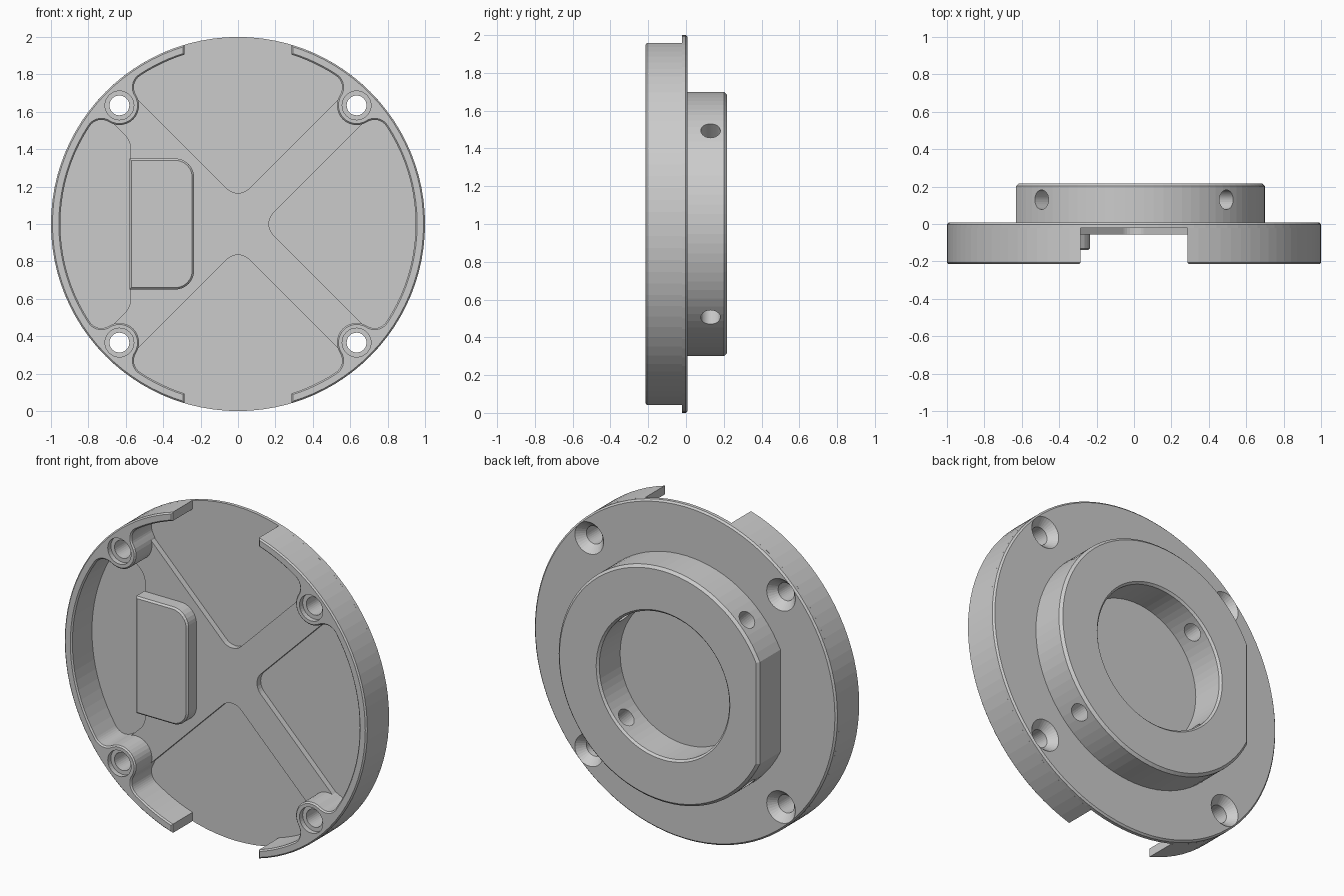
import bpy, bmesh
from math import cos, sin, acos, atan2, tan, radians, degrees, pi
from mathutils import Matrix, Vector

if "Cube" in bpy.data.objects:
    bpy.data.objects.remove(bpy.data.objects["Cube"])

CZ = 1.0                      # height of the disc centre
FRONT, FLOOR, BACK, TOP = -0.215, -0.022, 0.008, 0.217


def arc(r, a0, a1, n, cx=0, cz=0):
    """Points on an arc, angles in degrees, both ends included."""
    angles = [radians(a0 + (a1 - a0) * i / n) for i in range(n + 1)]
    return [(cx + r * cos(a), cz + r * sin(a)) for a in angles]


def rounded(corners, n=8):
    """Polygon from (x, z, radius) corners, with filleted corners."""
    pts = []
    for i, (x, z, r) in enumerate(corners):
        p = Vector((x, z))
        if r == 0:
            pts.append((x, z))
            continue
        u = (Vector(corners[i - 1][:2]) - p).normalized()
        v = (Vector(corners[(i + 1) % len(corners)][:2]) - p).normalized()
        half = u.angle(v) / 2
        a, b = p + u * r / tan(half), p + v * r / tan(half)
        c = p + (u + v).normalized() * r / sin(half)
        for k in range(n + 1):
            d = (a - c).lerp(b - c, k / n).normalized() * r
            pts.append(tuple(c + d))
    return pts


def finish(bm, name):
    bmesh.ops.recalc_face_normals(bm, faces=bm.faces[:])
    mesh = bpy.data.meshes.new(name)
    bm.to_mesh(mesh)
    bm.free()
    obj = bpy.data.objects.new(name, mesh)
    bpy.context.collection.objects.link(obj)
    return obj


def prism(name, pts, y0, y1, front_bevel=0, back_bevel=0):
    """Extrude an x/z outline along y, with optional edge chamfers."""
    bm = bmesh.new()
    rings = [[bm.verts.new((x, y, z + CZ)) for x, z in pts] for y in (y0, y1)]
    caps = [bm.faces.new(r) for r in rings]
    n = len(pts)
    for i in range(n):
        j = (i + 1) % n
        bm.faces.new((rings[0][i], rings[0][j], rings[1][j], rings[1][i]))
    bmesh.ops.recalc_face_normals(bm, faces=bm.faces[:])
    edge_sets = [list(c.edges) for c in caps]
    for edges, width in zip(edge_sets, (front_bevel, back_bevel)):
        if width:
            bmesh.ops.bevel(bm, geom=edges, offset=width, segments=1,
                            profile=0.5, affect='EDGES')
    return finish(bm, name)


def lathe(bm, profile, n, cx=0, cz=0):
    """Closed solid of (y, radius) rings around an axis along y."""
    rings = [[bm.verts.new((cx + r * cos(2 * pi * i / n), y, CZ + cz + r * sin(2 * pi * i / n)))
              for i in range(n)] for y, r in profile]
    for a, b in zip(rings, rings[1:]):
        for i in range(n):
            j = (i + 1) % n
            bm.faces.new((a[i], a[j], b[j], b[i]))
    bm.faces.new(rings[0])
    bm.faces.new(rings[-1])


def cut(obj, cutter):
    mod = obj.modifiers.new("cut", 'BOOLEAN')
    mod.operation, mod.solver, mod.object = 'DIFFERENCE', 'EXACT', cutter
    bpy.context.view_layer.objects.active = obj
    bpy.ops.object.modifier_apply(modifier=mod.name)


QUADS = [(sx, sz) for sx in (1, -1) for sz in (1, -1)]
B = 0.634                     # screw position in x and z

# Base plate
plate = prism("base_plate", arc(1, 0, 360, 96)[:-1], FLOOR, BACK, 0, 0.01)

# Rim walls: inner outline flows around the screw bosses
R_IN, R_BOSS, R_FIL, GAP = 0.95, 0.105, 0.075, 0.285
d_b, d_f, s = B * 2 ** 0.5, R_IN - R_FIL, R_BOSS + R_FIL
off = degrees(acos((d_b ** 2 + d_f ** 2 - s ** 2) / (2 * d_b * d_f)))
f1, f2 = arc(d_f, 45 + off, 45 - off, 1)
phi = degrees(atan2(B - f1[1], B - f1[0]))
upper = (arc(R_IN, degrees(acos(GAP / R_IN)), 45 + off, 6)
         + arc(R_FIL, 45 + off, phi, 10, *f1)[1:]
         + arc(R_BOSS, phi + 180, 270 - phi, 14, B, B)[1:]
         + arc(R_FIL, 90 - phi, 45 - off, 10, *f2)[1:]
         + arc(R_IN, 45 - off, 0, 10)[1:])
lower = [(x, -z) for x, z in reversed(upper)][1:]
end = degrees(acos(GAP))
outline = arc(1, -end, end, 40) + upper + lower
rims = [prism(name, [(sx * x, z) for x, z in outline], FRONT, FLOOR, 0.008)
        for name, sx in (("rim_right", 1), ("rim_left", -1))]

# Raised cross between the pockets, widened on the left to carry the pad
W, E, L = 0.13, 0.636, -0.575
h = W / 2
cross = prism("cross_web", rounded([
    (0, W, 0.085), (E - h, E + h, 0), (E + h, E - h, 0),
    (W, 0, 0.085), (E + h, h - E, 0), (E - h, -E - h, 0),
    (0, -W, 0.085), (h - E, -E - h, 0), (-E - h, h - E, 0),
    (L, L + W, 0.1), (L, -L - W, 0.1),
    (-E - h, E - h, 0), (h - E, E + h, 0)]), -0.057, FLOOR)

# Pad with two rounded corners
prism("pad", rounded([(-0.58, -0.35, 0), (-0.235, -0.35, 0.1),
                      (-0.235, 0.35, 0.1), (-0.58, 0.35, 0)]), -0.14, -0.05, 0.01)

# Back hub with one flat side
flat = degrees(acos(-0.63 / 0.7))
hub = prism("hub", arc(0.7, -flat, flat, 72), 0.0, TOP, 0, 0.015)

# Cutters: countersunk screw holes, hub bore, radial set-screw holes
bm = bmesh.new()
for sx, sz in QUADS:
    lathe(bm, [(-0.25, 0.077), (-0.185, 0.077), (-0.185, 0.053), (-0.04, 0.053),
               (BACK, 0.095), (0.03, 0.115)], 32, sx * B, sz * B)
screws = finish(bm, "screw_cutter")

bm = bmesh.new()
lathe(bm, [(-0.05, 0.43), (TOP - 0.012, 0.43), (TOP + 0.02, 0.462)], 72)
bore = finish(bm, "bore_cutter")

bm = bmesh.new()
for sx, sz in QUADS:
    axis = Vector((sx, 0, sz)).normalized()
    place = Matrix.Translation(axis * 0.59 + Vector((0, 0.13, CZ)))
    bmesh.ops.create_cone(bm, cap_ends=True, segments=28, radius1=0.052, radius2=0.052,
                          depth=0.44, matrix=place @ axis.to_track_quat('Z', 'Y').to_matrix().to_4x4())
drills = finish(bm, "drill_cutter")

for part in (plate, cross, *rims):
    cut(part, screws)
cut(hub, bore)
cut(hub, drills)
for cutter in (screws, bore, drills):
    cutter.hide_render = True
    bpy.data.objects.remove(cutter)
